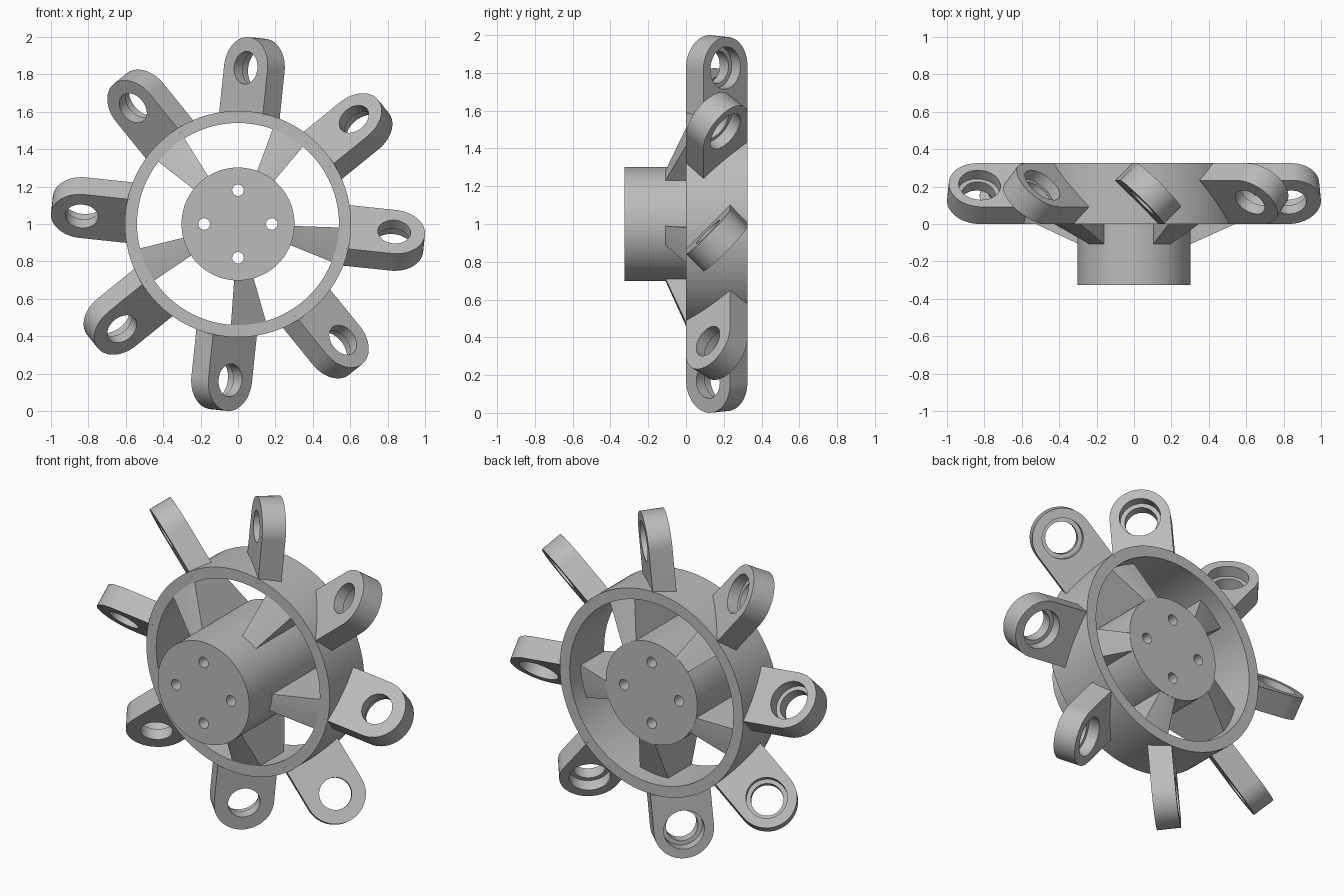
import bpy, bmesh
from math import radians, sin, cos, pi
from mathutils import Matrix

if "Cube" in bpy.data.objects:
    bpy.data.objects.remove(bpy.data.objects["Cube"])

DEPTH = 0.325          # rim depth
CENTRE = 1.0           # height of the axle
AXLE = Matrix.Translation((0, 0, CENTRE))

grey = bpy.data.materials.new("plain grey")
grey.use_nodes = True
grey.diffuse_color = (0.5, 0.5, 0.5, 1)
grey.node_tree.nodes["Principled BSDF"].inputs["Base Color"].default_value = (0.5, 0.5, 0.5, 1)


def finish(bm, name):
    """Turn a bmesh into a named object."""
    bmesh.ops.recalc_face_normals(bm, faces=bm.faces)
    mesh = bpy.data.meshes.new(name)
    bm.to_mesh(mesh)
    bm.free()
    mesh.materials.append(grey)
    obj = bpy.data.objects.new(name, mesh)
    bpy.context.collection.objects.link(obj)
    return obj


def smooth(obj):
    obj.data.shade_smooth()
    obj.data.set_sharp_from_angle(angle=radians(30))


def revolve(name, profile, start=0, sweep=360, steps=96):
    """Sweep a closed (radius, y) profile around the axle."""
    bm = bmesh.new()
    closed = sweep == 360
    count = steps if closed else steps + 1
    rings = []
    for i in range(count):
        a = radians(start + sweep * i / steps)
        rings.append([bm.verts.new((r * cos(a), y, CENTRE + r * sin(a))) for r, y in profile])
    n = len(profile)
    for i in range(steps):
        a, b = rings[i], rings[(i + 1) % count]
        for j in range(n):
            k = (j + 1) % n
            bm.faces.new((a[j], a[k], b[k], b[j]))
    if not closed:
        bm.faces.new(rings[0])
        bm.faces.new(rings[-1])
    obj = finish(bm, name)
    smooth(obj)
    return obj


def cylinder(name, radius, length, matrix, sides=48):
    bm = bmesh.new()
    bmesh.ops.create_cone(bm, cap_ends=True, segments=sides, radius1=radius,
                          radius2=radius, depth=length, matrix=matrix)
    return finish(bm, name)


def cut(obj, cutters):
    """Subtract the cutters, bake the result and remove them."""
    for c in cutters:
        c.hide_render = True
        mod = obj.modifiers.new("cut", 'BOOLEAN')
        mod.operation, mod.solver, mod.object = 'DIFFERENCE', 'EXACT', c
    bpy.context.view_layer.update()
    deps = bpy.context.evaluated_depsgraph_get()
    mesh = bpy.data.meshes.new_from_object(obj.evaluated_get(deps))
    obj.modifiers.clear()
    obj.data = mesh
    for c in cutters:
        bpy.data.objects.remove(c)
    smooth(obj)


# Rim
revolve("rim", [(0.605, 0), (0.605, DEPTH), (0.54, DEPTH), (0.54, 0)])

# Hub with four bolt holes
turn = Matrix.Rotation(pi / 2, 4, 'X')
hub = cylinder("hub", 0.302, 2 * DEPTH, AXLE @ turn, 96)
bolts = []
for i in range(4):
    a = i * pi / 2
    spot = Matrix.Translation((0.181 * cos(a), 0, 0.181 * sin(a)))
    bolts.append(cylinder("bolt_cutter", 0.031, 1, AXLE @ spot @ turn, 32))
cut(hub, bolts)

# Tapered spokes joining hub and rim
for i in range(5):
    revolve(f"spoke_{i + 1}", [(0.298, -0.11), (0.545, 0.002), (0.545, 0.22), (0.298, DEPTH)],
            start=-94 + 72 * i, sweep=20, steps=8)

# One round-ended lug, lying along x
HALF, THICK, EYE = 0.165, 0.13, 0.835
bm = bmesh.new()
outline = [(0.57, HALF), (0.57, -HALF)]
outline += [(EYE + HALF * sin(t), -HALF * cos(t)) for t in (pi * i / 32 for i in range(33))]
base = bm.faces.new([bm.verts.new((x, y, -THICK / 2)) for x, y in outline])
grown = bmesh.ops.extrude_face_region(bm, geom=[base])["geom"]
bmesh.ops.translate(bm, vec=(0, 0, THICK),
                    verts=[v for v in grown if isinstance(v, bmesh.types.BMVert)])
lug = finish(bm, "lug_1")

# Stepped eye: through hole plus a wider recess on the rear face
cut(lug, [cylinder("eye_cutter", 0.088, 1, Matrix.Translation((EYE, 0, 0))),
          cylinder("recess_cutter", 0.112, THICK, Matrix.Translation((EYE, 0, -THICK / 2)))])

# Eight twisted lugs around the rim
for i in range(8):
    obj = lug
    if i:
        obj = bpy.data.objects.new(f"lug_{i + 1}", lug.data)
        bpy.context.collection.objects.link(obj)
    obj.matrix_world = (Matrix.Translation((0, DEPTH / 2, CENTRE))
                        @ Matrix.Rotation(-radians(45 * i - 6), 4, 'Y')
                        @ Matrix.Rotation(pi / 4, 4, 'X'))
